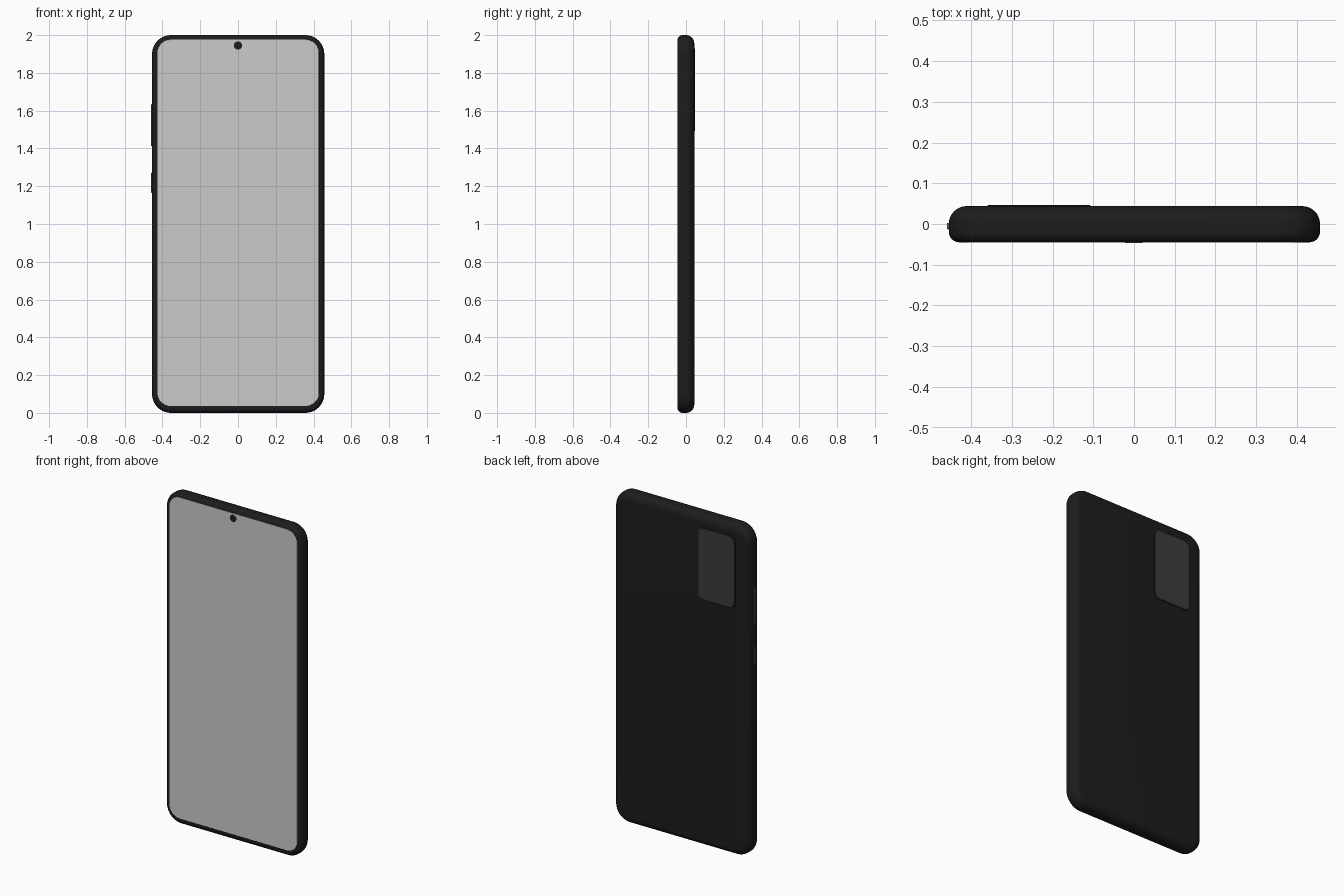
import bpy, bmesh, math
from math import sin, cos, pi

if "Cube" in bpy.data.objects:
    bpy.data.objects.remove(bpy.data.objects["Cube"])


def material(name, rgb):
    m = bpy.data.materials.new(name)
    m.diffuse_color = (*rgb, 1)
    m.use_nodes = True
    m.node_tree.nodes["Principled BSDF"].inputs["Base Color"].default_value = m.diffuse_color
    return m


def outline(x0, x1, z0, z1, r, inset, seg=10):
    """Rounded rectangle in the XZ plane, shrunk by inset."""
    pts = []
    k = max(r - inset, 0.0005)
    x0, x1, z0, z1 = x0 + inset, x1 - inset, z0 + inset, z1 - inset
    for i, (cx, cz) in enumerate([(x1 - k, z1 - k), (x0 + k, z1 - k),
                                  (x0 + k, z0 + k), (x1 - k, z0 + k)]):
        for j in range(seg + 1):
            a = (i + j / seg) * pi / 2
            pts.append((cx + k * cos(a), cz + k * sin(a)))
    return pts


def slab(name, x0, x1, z0, z1, r, profile, mat=None):
    """Loft rounded rectangles along y; profile holds (y, inset) pairs."""
    bm = bmesh.new()
    rings = [[bm.verts.new((x, y, z)) for x, z in outline(x0, x1, z0, z1, r, inset)]
             for y, inset in profile]
    for a, b in zip(rings, rings[1:]):
        for i in range(len(a)):
            j = (i + 1) % len(a)
            bm.faces.new((a[i], a[j], b[j], b[i]))
    bm.faces.new(rings[0])
    bm.faces.new(rings[-1])
    bmesh.ops.recalc_face_normals(bm, faces=bm.faces)
    me = bpy.data.meshes.new(name)
    bm.to_mesh(me)
    bm.free()
    ob = bpy.data.objects.new(name, me)
    bpy.context.collection.objects.link(ob)
    if mat:
        me.materials.append(mat)
    bpy.ops.object.select_all(action='DESELECT')
    ob.select_set(True)
    bpy.context.view_layer.objects.active = ob
    bpy.ops.object.shade_smooth_by_angle(angle=math.radians(35))
    return ob


def rounded(y0, y1, r0, r1, n=8):
    """Side profile from front y0 to back y1 with a rounded edge at each end."""
    angles = [i * pi / 2 / n for i in range(n + 1)]
    front = [(y0 + r0 * (1 - sin(a)), r0 * (1 - cos(a))) for a in reversed(angles)]
    back = [(y1 - r1 * (1 - sin(a)), r1 * (1 - cos(a))) for a in angles]
    return front + back


black = material("black_shell", (0.012, 0.012, 0.012))
dark = material("dark_glass", (0.045, 0.045, 0.045))
button_grey = material("button_grey", (0.1, 0.1, 0.1))

# Shell: tighter edge in front, softer edge at the back
slab("body", -0.455, 0.457, 0, 2, 0.1, rounded(-0.045, 0.044, 0.026, 0.044), black)

# Display and front camera
slab("screen", -0.427, 0.428, 0.036, 1.976, 0.07,
     [(-0.0458, 0.0005), (-0.0453, 0), (-0.044, 0)])
slab("front_camera", -0.022, 0.021, 1.9235, 1.9665, 0.0215,
     [(-0.0463, 0), (-0.045, 0)], black)

# Rear camera module: dark rim with a glass plate
slab("camera_rim", -0.36, -0.107, 1.49, 1.93, 0.04,
     rounded(0.04, 0.0464, 0.001, 0.002, 3), black)
slab("camera_glass", -0.352, -0.115, 1.498, 1.922, 0.034,
     [(0.044, 0), (0.047, 0)], dark)

# Side buttons
for name, z0, z1 in [("volume_button", 1.413, 1.635), ("power_button", 1.165, 1.272)]:
    slab(name, -0.46, -0.44, z0, z1, 0.003, rounded(-0.013, 0.003, 0.003, 0.003, 3), button_grey)
